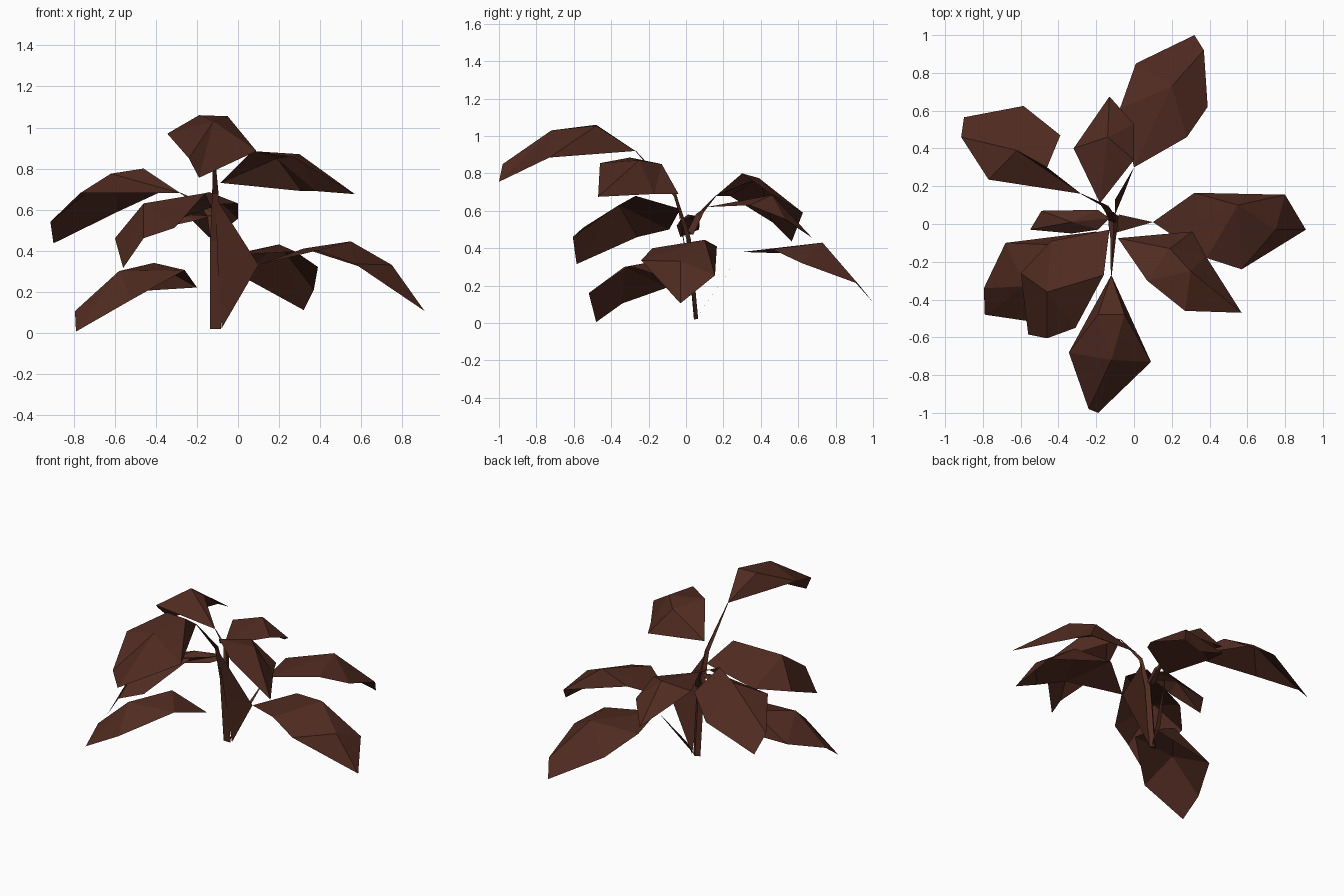
import bpy, bmesh
from mathutils import Vector, Matrix

if "Cube" in bpy.data.objects:
    bpy.data.objects.remove(bpy.data.objects["Cube"], do_unlink=True)

# Single colour for the whole plant
brown = bpy.data.materials.new("dark_brown")
brown.use_nodes = True
colour = (0.08, 0.024, 0.015, 1)
brown.diffuse_color = colour
shader = brown.node_tree.nodes["Principled BSDF"]
shader.inputs["Base Color"].default_value = colour
shader.inputs["Roughness"].default_value = 0.9


def finish(name, bm):
    mesh = bpy.data.meshes.new(name)
    bm.to_mesh(mesh)
    bm.free()
    mesh.materials.append(brown)
    obj = bpy.data.objects.new(name, mesh)
    bpy.context.collection.objects.link(obj)
    return obj


def bridge(bm, a, b):
    """Fill between two vertex paths that share both end points."""
    i = j = 0
    while i < len(a) - 1 or j < len(b) - 1:
        step_a = (a[i + 1].co - b[j].co).length if i < len(a) - 1 else 99
        step_b = (b[j + 1].co - a[i].co).length if j < len(b) - 1 else 99
        if step_a <= step_b:
            corners = {a[i], a[i + 1], b[j]}
            i += 1
        else:
            corners = {a[i], b[j], b[j + 1]}
            j += 1
        if len(corners) == 3 and not bm.faces.get(tuple(corners)):
            face = bm.faces.new(tuple(corners))
            face.normal_update()
            if face.normal.z < 0:
                face.normal_flip()


def leaf(name, base, tip, *paths):
    """Drooping leaf: facets between lines running from base to tip."""
    bm = bmesh.new()
    points = {p: bm.verts.new(p) for path in paths for p in path}
    start, end = bm.verts.new(base), bm.verts.new(tip)
    lines = [[start] + [points[p] for p in path] + [end] for path in paths]
    for a, b in zip(lines, lines[1:]):
        bridge(bm, a, b)
    return finish(name, bm)


def stalk(name, path, radii):
    """Flattened three-sided stalk along a path."""
    bm = bmesh.new()
    rings = []
    points = [Vector(p) for p in path]
    for k, point in enumerate(points):
        along = points[min(k + 1, len(points) - 1)] - points[max(k - 1, 0)]
        turn = along.to_track_quat('Z', 'Y').to_matrix()
        ring = []
        for s in range(3):
            offset = turn @ (Matrix.Rotation(s * 2.0944, 3, 'Z') @ Vector((0, radii[k], 0)))
            offset.y *= 0.5
            ring.append(bm.verts.new(point + offset))
        rings.append(ring)
    for low, high in zip(rings, rings[1:]):
        for s in range(3):
            t = (s + 1) % 3
            bm.faces.new((low[s], low[t], high[t], high[s]))
    bm.faces.new(rings[0][::-1])
    bm.faces.new(rings[-1])
    return finish(name, bm)


# Leaves: base, tip, then lines from one edge over the midrib to the other edge
crest = (-.12, -.72, 1.03)
leaf("top_front_leaf", (-.12, -.27, .92), (-.19, -1, .755),
     [(-.345, -.68, .97), (-.24, -.98, .85)],
     [(-.19, -.48, 1.06), crest],
     [(-.05, -.48, 1.055), crest],
     [(.09, -.73, .885)])
leaf("back_low_leaf", (0, .3, .38), (.32, 1, .11),
     [(-.075, .61, .37), (.01, .85, .28)],
     [(.2, .73, .43)],
     [(.28, .46, .395), (.39, .62, .32), (.37, .92, .21)])
leaf("back_small_leaf", (-.18, .11, .62), (-.13, .675, .455),
     [(-.32, .4, .64)],
     [(-.14, .46, .685)],
     [(0, .34, .63), (0, .53, .555)])
leaf("back_right_leaf", (-.28, .16, .68), (-.9, .565, .435),
     [(-.77, .235, .68), (-.915, .46, .54)],
     [(-.62, .39, .775)],
     [(-.46, .3, .8), (-.39, .47, .68), (-.585, .625, .59)])
leaf("front_right_upper_leaf", (-.13, -.03, .61), (-.56, -.585, .315),
     [(-.44, -.09, .5), (-.6, -.26, .46)],
     [(-.46, -.36, .63)],
     [(-.16, -.27, .68), (-.31, -.55, .51), (-.46, -.605, .46)])
leaf("front_right_lower_leaf", (-.2, -.04, .22), (-.79, -.48, .005),
     [(-.68, -.1, .19), (-.795, -.34, .105)],
     [(-.41, -.11, .34), (-.58, -.33, .3)],
     [(-.26, -.3, .305), (-.52, -.52, .16)])
leaf("left_low_leaf", (.1, .01, .33), (.91, -.03, .105),
     [(.32, .165, .41), (.8, .155, .255)],
     [(.35, 0, .406), (.55, .1, .445), (.75, -.03, .33)],
     [(.385, -.18, .4), (.57, -.24, .335)])
leaf("front_left_leaf", (-.085, -.075, .73), (.57, -.47, .675),
     [(.31, -.04, .69), (.38, -.17, .69)],
     [(.19, -.13, .85), (.3, -.25, .87)],
     [(.07, -.3, .885), (.27, -.46, .855)])
leaf("right_small_leaf", (-.13, .03, .57), (-.55, -.03, .46),
     [(-.19, .075, .57), (-.49, .07, .5)],
     [(-.33, .01, .58)],
     [(-.19, -.03, .55), (-.33, -.05, .52)])

# Main stem bending forward to the top leaf
stalk("main_stem",
      [(-.11, .05, .02), (-.11, .01, .45), (-.11, -.06, .68), (-.12, -.27, .92)],
      [.03, .03, .018, .003])

# Side stalks
stalk("back_right_stalk", [(-.11, .03, .48), (-.14, .09, .6), (-.28, .16, .68)],
      [.025, .015, .003])
stalk("back_small_stalk", [(-.11, .02, .48), (-.13, .06, .57), (-.18, .11, .62)],
      [.03, .02, .003])

# Flat webs joining the side leaves to the stem
leaf("left_stalk_web", (-.08, .05, .02), (-.11, -.05, .66),
     [(.1, .01, .33)], [(-.1, 0, .35)])
leaf("back_stalk_web", (-.1, .05, .02), (0, .3, .38),
     [(-.1, .13, .135)], [(-.05, .17, .193)])
